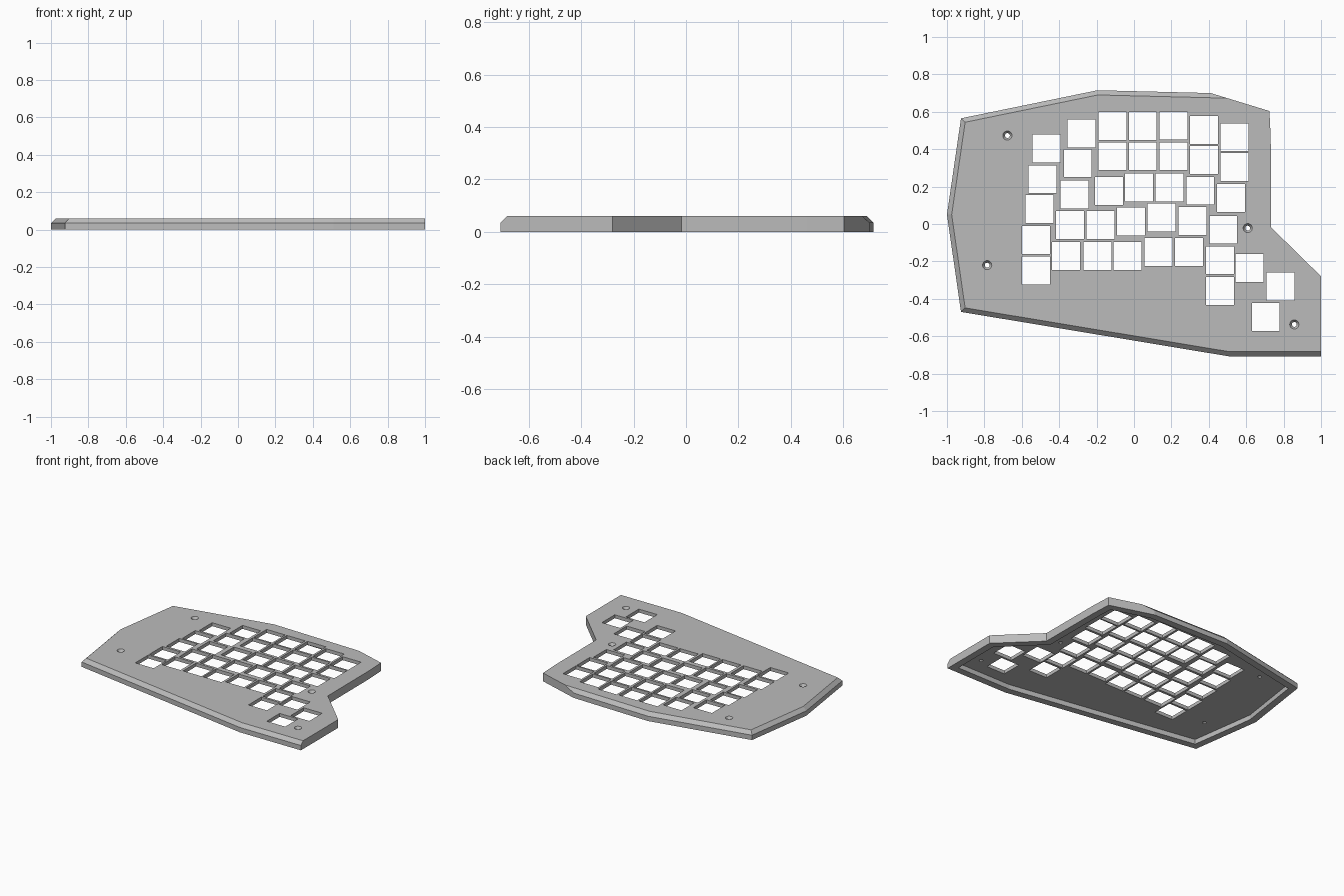
import bpy, bmesh
from mathutils import Vector

if "Cube" in bpy.data.objects:
    bpy.data.objects.remove(bpy.data.objects["Cube"])

HEIGHT, PLATE, RIM, CHAMFER, KEY = 0.06, 0.025, 0.05, 0.025, 0.148

# Outline, anticlockwise; the first six edges carry the chamfer
OUTLINE = [(0.41, 0.70), (-0.195, 0.715), (-0.925, 0.565), (-1, 0.05),
           (-0.925, -0.47), (0.51, -0.708), (1, -0.708), (1, -0.28),
           (0.733, -0.018), (0.731, 0.46), (0.724, 0.604)]
CHAMFERED = 6

# Key rows: column x positions and their y positions
TOP_X = [-0.115, 0.047, 0.211, 0.374, 0.537]
ROWS = [
    ([-0.468, -0.281] + TOP_X, [0.404, 0.484, 0.524, 0.524, 0.526, 0.503, 0.463]),
    ([-0.489, -0.30] + TOP_X, [0.24, 0.325, 0.363, 0.363, 0.363, 0.342, 0.305]),
    ([-0.505, -0.318, -0.134, 0.027, 0.19, 0.355, 0.519],
     [0.08, 0.158, 0.176, 0.195, 0.195, 0.178, 0.139]),
    ([-0.524, -0.342, -0.179, -0.016, 0.147, 0.313, 0.477],
     [-0.086, -0.005, -0.005, 0.013, 0.035, 0.016, -0.03]),
    ([-0.524, -0.364, -0.195, -0.035, 0.131, 0.294, 0.46],
     [-0.249, -0.171, -0.171, -0.171, -0.15, -0.15, -0.193]),
    # Thumb cluster
    ([0.46, 0.618, 0.783, 0.704], [-0.358, -0.235, -0.334, -0.497]),
]
SCREWS = [(-0.677, 0.473), (-0.785, -0.22), (0.608, -0.022), (0.857, -0.537)]


def outward(a, b):
    d = (Vector(b) - Vector(a)).normalized()
    return Vector((d.y, -d.x))


def inset(points, dist):
    """Move every edge of the loop inwards by dist."""
    result = []
    for i, p in enumerate(points):
        n1 = outward(points[i - 1], p)
        n2 = outward(p, points[(i + 1) % len(points)])
        result.append(Vector(p) - (n1 + n2) * dist / (1 + n1.dot(n2)))
    return result


def add_prism(bm, points, z0, z1):
    face = bm.faces.new([bm.verts.new((p[0], p[1], z0)) for p in points])
    top = bmesh.ops.extrude_face_region(bm, geom=[face])["geom"]
    verts = [v for v in top if isinstance(v, bmesh.types.BMVert)]
    bmesh.ops.translate(bm, verts=verts, vec=(0, 0, z1 - z0))


def finish(bm, name):
    bmesh.ops.recalc_face_normals(bm, faces=bm.faces)
    mesh = bpy.data.meshes.new(name)
    bm.to_mesh(mesh)
    bm.free()
    obj = bpy.data.objects.new(name, mesh)
    bpy.context.collection.objects.link(obj)
    return obj


# Case body with chamfered upper edges
bm = bmesh.new()
add_prism(bm, OUTLINE, 0, HEIGHT)
for a, b in zip(OUTLINE[:CHAMFERED], OUTLINE[1:]):
    n = outward(a, b)
    cut = bmesh.ops.bisect_plane(
        bm, geom=bm.verts[:] + bm.edges[:] + bm.faces[:], dist=1e-5,
        plane_co=(*a, HEIGHT - CHAMFER), plane_no=(n.x, n.y, 1), clear_outer=True)
    rim = [e for e in cut["geom_cut"] if isinstance(e, bmesh.types.BMEdge)]
    bmesh.ops.holes_fill(bm, edges=[e for e in rim if e.is_boundary], sides=0)
bmesh.ops.remove_doubles(bm, verts=bm.verts, dist=1e-4)
case = finish(bm, "keyboard_case")

# Hollow underside
bm = bmesh.new()
add_prism(bm, inset(OUTLINE, RIM), -0.1, HEIGHT - PLATE)
cavity = finish(bm, "cavity_cutter")

# Square key openings
bm = bmesh.new()
h = KEY / 2
for xs, ys in ROWS:
    for x, y in zip(xs, ys):
        add_prism(bm, [(x - h, y - h), (x + h, y - h), (x + h, y + h), (x - h, y + h)], 0.01, 0.1)
keys = finish(bm, "key_cutter")

# Countersunk screw holes
bm = bmesh.new()
for x, y in SCREWS:
    for r_low, r_high, z0, z1 in ((0.013, 0.013, 0.01, 0.05), (0.013, 0.031, 0.042, 0.07)):
        made = bmesh.ops.create_cone(bm, cap_ends=True, segments=24, radius1=r_low,
                                     radius2=r_high, depth=z1 - z0)
        bmesh.ops.translate(bm, verts=made["verts"], vec=(x, y, (z0 + z1) / 2))
screws = finish(bm, "screw_cutter")

# Apply the cuts
cutters = [cavity, keys, screws]
for cutter in cutters:
    cutter.hide_render = True
    mod = case.modifiers.new(cutter.name, 'BOOLEAN')
    mod.operation, mod.solver, mod.object = 'DIFFERENCE', 'EXACT', cutter
    mod.use_self = cutter is screws
bpy.context.view_layer.update()
cut_mesh = bpy.data.meshes.new_from_object(
    case.evaluated_get(bpy.context.evaluated_depsgraph_get()))
case.modifiers.clear()
case.data = cut_mesh
for cutter in cutters:
    bpy.data.objects.remove(cutter)

# Plain grey plastic
grey = bpy.data.materials.new("grey_plastic")
grey.use_nodes = True
colour = (0.5, 0.5, 0.5, 1)
grey.diffuse_color = colour
grey.node_tree.nodes["Principled BSDF"].inputs["Base Color"].default_value = colour
case.data.materials.clear()
case.data.materials.append(grey)
